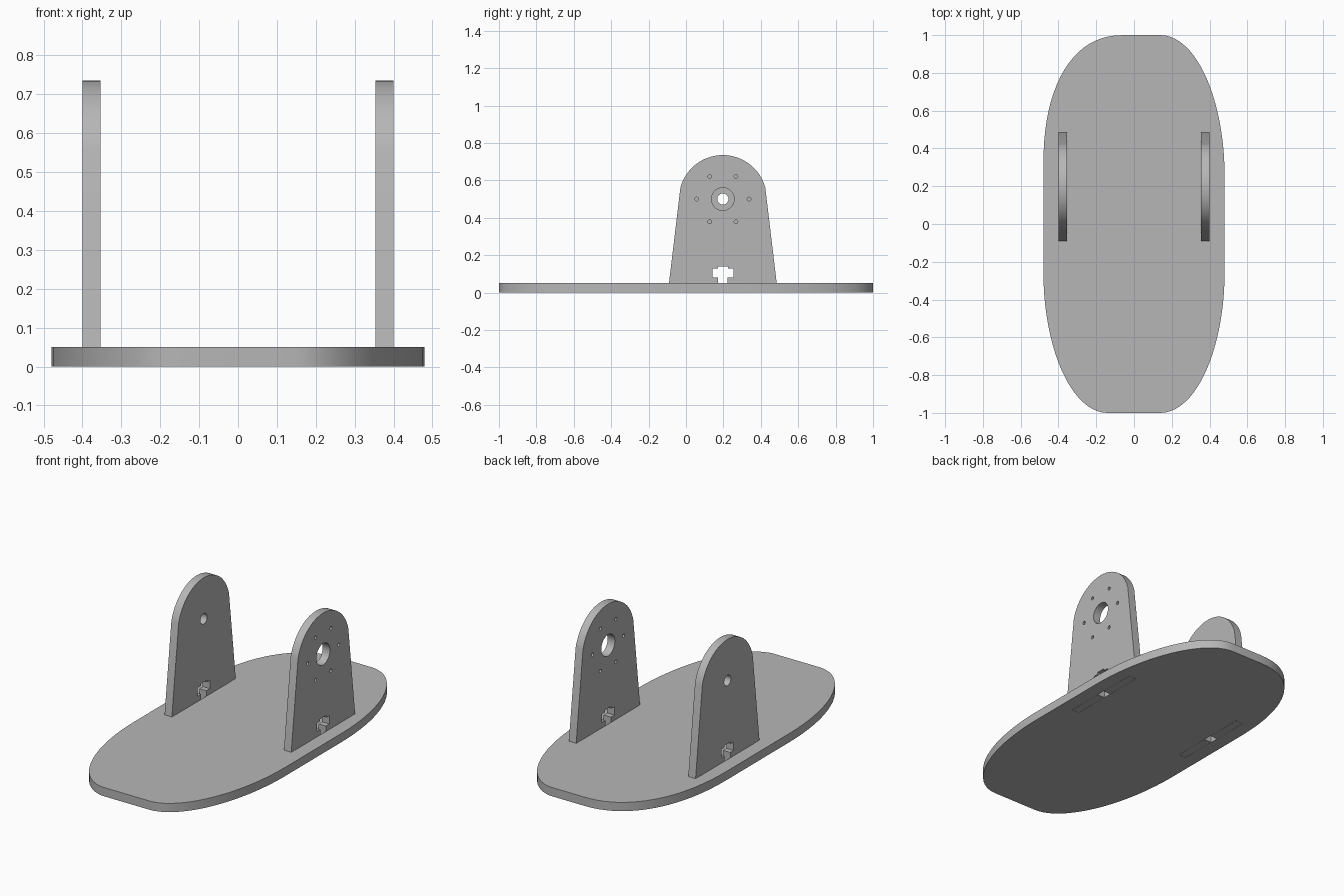
import bpy, bmesh
from math import sin, cos, pi, radians

cube = bpy.data.objects.get("Cube")
if cube:
    bpy.data.objects.remove(cube, do_unlink=True)

grey = bpy.data.materials.new("plain grey")
grey.use_nodes = True
colour = (0.47, 0.47, 0.47, 1)
grey.diffuse_color = colour
grey.node_tree.nodes["Principled BSDF"].inputs["Base Color"].default_value = colour


def circle(cx, cy, r, n=32):
    return [(cx + r * cos(2 * pi * i / n), cy + r * sin(2 * pi * i / n)) for i in range(n)]


def sheet(name, loops, thickness, location, rotation=(0, 0, 0)):
    """Extrude an outline, with any further loops as holes, into a solid sheet."""
    curve = bpy.data.curves.new(name, "CURVE")
    curve.dimensions = "2D"
    curve.fill_mode = "BOTH"
    curve.extrude = thickness / 2
    for loop in loops:
        spline = curve.splines.new("POLY")
        spline.points.add(len(loop) - 1)
        for point, (x, y) in zip(spline.points, loop):
            point.co = (x, y, 0, 1)
        spline.use_cyclic_u = True
    source = bpy.data.objects.new(name + " outline", curve)
    bpy.context.collection.objects.link(source)
    graph = bpy.context.evaluated_depsgraph_get()
    mesh = bpy.data.meshes.new_from_object(source.evaluated_get(graph))
    bpy.data.objects.remove(source, do_unlink=True)

    # Weld the caps to the walls
    bm = bmesh.new()
    bm.from_mesh(mesh)
    bmesh.ops.remove_doubles(bm, verts=bm.verts, dist=0.0001)
    bmesh.ops.recalc_face_normals(bm, faces=bm.faces)
    bm.to_mesh(mesh)
    bm.free()

    mesh.materials.clear()
    mesh.materials.append(grey)
    obj = bpy.data.objects.new(name, mesh)
    bpy.context.collection.objects.link(obj)
    obj.location, obj.rotation_euler = location, rotation
    bpy.ops.object.select_all(action="DESELECT")
    obj.select_set(True)
    bpy.context.view_layer.objects.active = obj
    bpy.ops.object.shade_smooth_by_angle(angle=radians(25))
    return obj


BASE, THICK, PLATE_X = 0.05, 0.046, 0.377
MID, AXLE_Z, TAB = 0.197, 0.5, 0.24


# Base board: four rounded corners, the back left-hand one fuller
def corner(sx, sy, cx, cy, power, steps=20):
    points = []
    for i in range(steps + 1):
        a = pi / 2 * i / steps
        points.append((sx * (cx + (0.48 - cx) * cos(a) ** (2 / power)),
                       sy * (cy + (1 - cy) * sin(a) ** (2 / power))))
    return points if sx * sy > 0 else points[::-1]


board = (corner(1, 1, 0.14, 0.25, 2) + corner(-1, 1, 0.05, 0.3, 2.3)
         + corner(-1, -1, 0.14, 0.25, 2) + corner(1, -1, 0.14, 0.25, 2))


def slot(x):
    w, h = THICK / 2 + 0.001, TAB + 0.001
    return [(x - w, MID - h), (x + w, MID - h), (x + w, MID + h), (x - w, MID + h)]


sheet("base_board", [board, slot(PLATE_X), slot(-PLATE_X)], BASE, (0, 0, BASE / 2))

# Upright outline: foot, tab and captive-nut notch on one half, then mirrored
half = [(0.027, 0.14), (0.027, 0.128), (0.056, 0.128), (0.056, 0.08), (0.025, 0.08),
        (0.025, 0), (TAB, 0), (TAB, BASE), (0.288, BASE)]
arc = [(0.235 * cos(a), AXLE_Z + 0.235 * sin(a))
       for a in (radians(15 + 150 * i / 32) for i in range(33))]
outline = [(MID + y, z) for y, z in half + arc + [(-y, z) for y, z in reversed(half)]]

bolts = [circle(MID + 0.14 * cos(k * pi / 3), AXLE_Z + 0.14 * sin(k * pi / 3), 0.01, 16)
         for k in range(6)]
upright = (pi / 2, 0, pi / 2)
sheet("motor_upright", [outline, circle(MID, AXLE_Z, 0.061)] + bolts,
      THICK, (PLATE_X, 0, 0), upright)
sheet("axle_upright", [outline, circle(MID, AXLE_Z, 0.03)],
      THICK, (-PLATE_X, 0, 0), upright)
